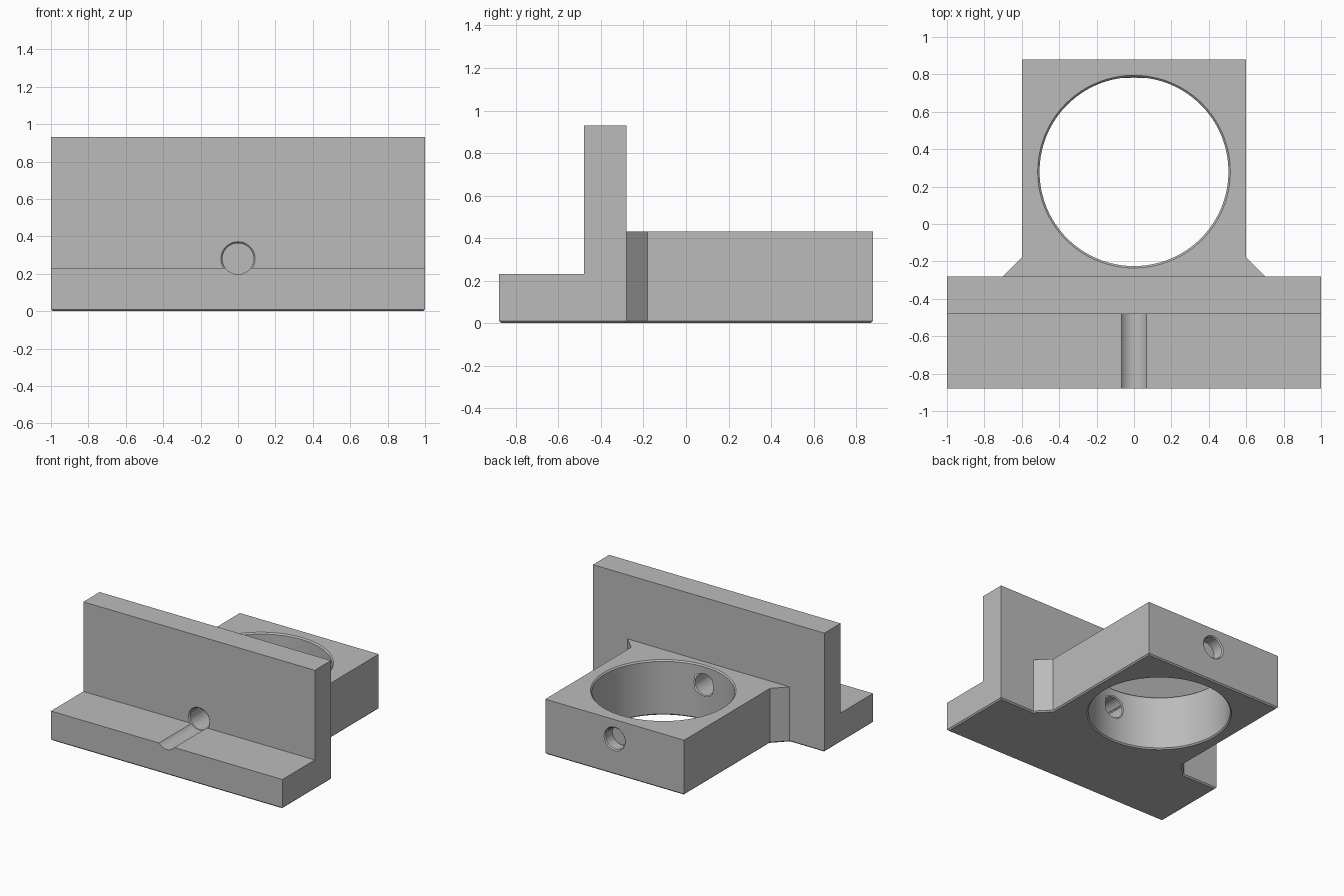
import bpy
import bmesh
import math

if "Cube" in bpy.data.objects:
    bpy.data.objects.remove(bpy.data.objects["Cube"])

COLOUR = (0.5, 0.5, 0.5, 1)
EDGE = 0.01      # small chamfer size
BORE = 0.505     # large vertical bore radius
BORE_Y = 0.28
HOLE = 0.083     # long cross hole radius
HOLE_Z = 0.28

grey = bpy.data.materials.new("plain grey")
grey.use_nodes = True
grey.diffuse_color = COLOUR
grey.node_tree.nodes["Principled BSDF"].inputs["Base Color"].default_value = COLOUR


def add_object(name, bm):
    bmesh.ops.recalc_face_normals(bm, faces=bm.faces)
    mesh = bpy.data.meshes.new(name)
    bm.to_mesh(mesh)
    bm.free()
    mesh.materials.append(grey)
    obj = bpy.data.objects.new(name, mesh)
    bpy.context.collection.objects.link(obj)
    return obj


def prism(name, outline, bottom, top, chamfer=0):
    """Extrude a plan outline upward, optionally chamfering its lower rim."""
    bm = bmesh.new()
    base = bm.faces.new([bm.verts.new((x, y, bottom)) for x, y in outline])
    moved = bmesh.ops.extrude_face_region(bm, geom=[base], use_keep_orig=True)["geom"]
    for v in moved:
        if isinstance(v, bmesh.types.BMVert):
            v.co.z = top
    if chamfer:
        rim = [e for e in bm.edges if all(abs(v.co.z - bottom) < 1e-5 for v in e.verts)]
        bmesh.ops.bevel(bm, geom=rim, offset=chamfer, segments=1, affect='EDGES')
    return add_object(name, bm)


def turned(name, profile, steps, location, along_y=False):
    """Solid of revolution from (radius, distance) pairs."""
    bm = bmesh.new()
    rings = []
    for r, h in profile:
        ring = []
        for i in range(steps):
            a = 2 * math.pi * i / steps
            c, s = r * math.cos(a), r * math.sin(a)
            ring.append(bm.verts.new((c, h, s) if along_y else (c, s, h)))
        rings.append(ring)
    for low, high in zip(rings, rings[1:]):
        for i in range(steps):
            j = (i + 1) % steps
            bm.faces.new((low[i], low[j], high[j], high[i]))
    bm.faces.new(rings[0])
    bm.faces.new(rings[-1])
    obj = add_object(name, bm)
    obj.location = location
    return obj


# Plan outline of plate, gussets and clamp block
half = [(1, -0.88), (1, -0.28), (0.7, -0.28), (0.6, -0.18), (0.6, 0.88)]
outline = half + [(-x, y) for x, y in reversed(half)]
body = prism("bracket_body", outline, 0, 0.93, EDGE)

# Steps that leave the low front shelf, tall wall and block
shelf_cut = prism("shelf_cutter", [(-2, -2), (2, -2), (2, -0.48), (-2, -0.48)], 0.23, 2)
block_cut = prism("block_cutter", [(-2, -0.28), (2, -0.28), (2, 2), (-2, 2)], 0.43, 2)

# Large vertical bore, chamfered at both ends
wide = BORE + EDGE
bore = turned("bore_cutter", [(wide, -0.1), (wide, 0), (BORE, EDGE),
                              (BORE, 0.43 - EDGE), (wide, 0.43), (wide, 0.5)],
              128, (0, BORE_Y, 0))

# Cross hole running through everything and grooving the shelf
hole = turned("hole_cutter", [(HOLE, -1), (HOLE, 1)], 48, (0, 0, HOLE_Z), True)

# Countersinks on the wall, the block's back and both bore mouths
rim = HOLE + 0.009
sinks = []
for name, y, inward in (("wall", -0.48, 1), ("back", 0.88, -1),
                        ("bore_front", BORE_Y - BORE + 0.005, -1),
                        ("bore_back", BORE_Y + BORE - 0.005, 1)):
    sinks.append(turned(name + "_sink_cutter",
                        [(rim, -0.0005 * inward), (HOLE - 0.002, 0.011 * inward)],
                        48, (0, y, HOLE_Z), True))

# Apply the cuts in order
for cutter in [shelf_cut, block_cut, bore, hole] + sinks:
    cutter.hide_render = True
    cutter.hide_viewport = True
    cutter.display_type = 'WIRE'
    mod = body.modifiers.new(cutter.name, 'BOOLEAN')
    mod.operation = 'DIFFERENCE'
    mod.solver = 'EXACT'
    mod.object = cutter

bpy.context.view_layer.objects.active = body
body.select_set(True)
for mod in list(body.modifiers):
    bpy.ops.object.modifier_apply(modifier=mod.name)
for cutter in [shelf_cut, block_cut, bore, hole] + sinks:
    bpy.data.objects.remove(cutter)
bpy.ops.object.shade_smooth_by_angle(angle=math.radians(25))
